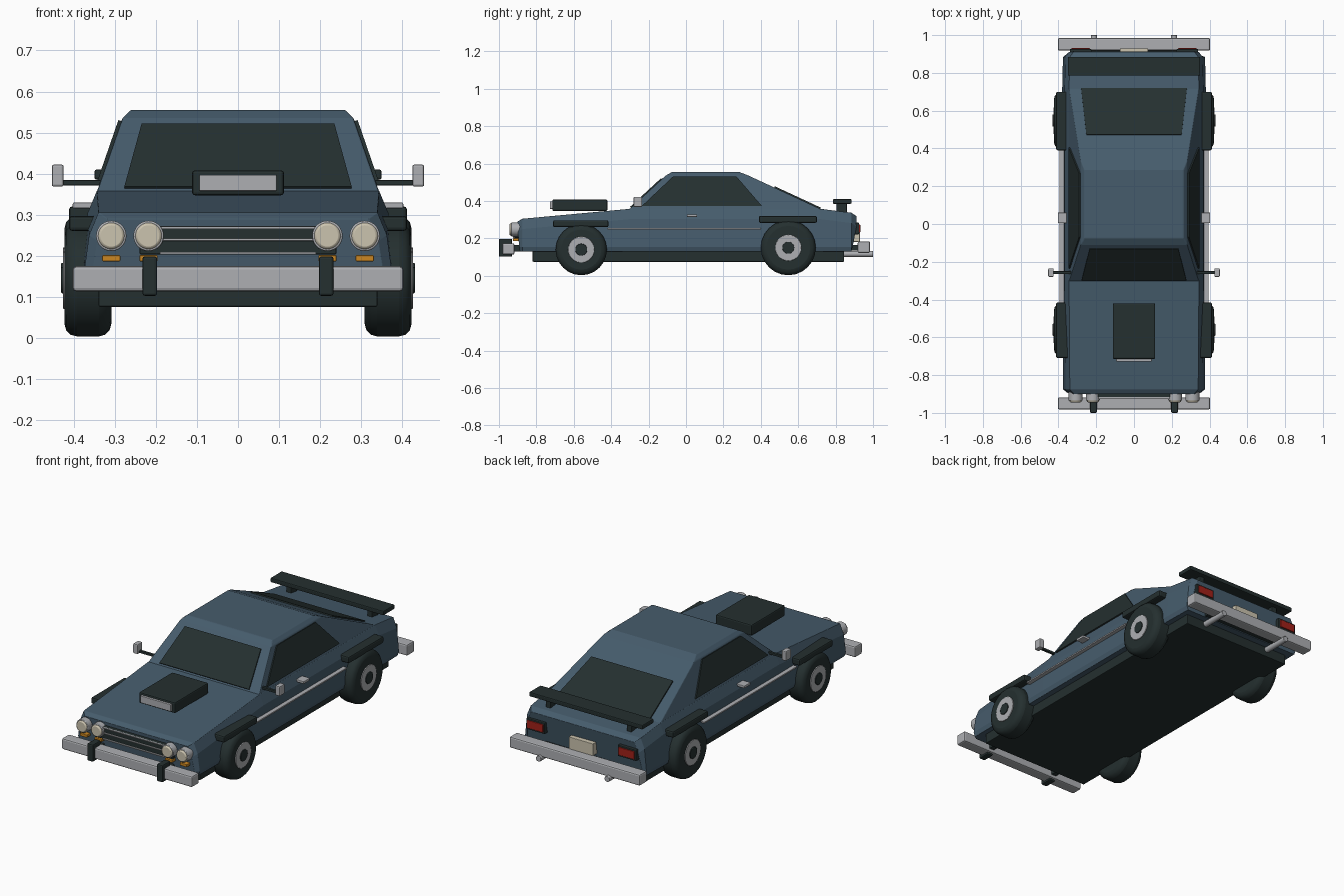
import bpy, bmesh, math
from mathutils import Vector, Matrix

old = bpy.data.objects.get("Cube")
if old:
    bpy.data.objects.remove(old, do_unlink=True)


def material(name, rgb):
    m = bpy.data.materials.new(name)
    m.use_nodes = True
    m.diffuse_color = (*rgb, 1)
    m.node_tree.nodes["Principled BSDF"].inputs["Base Color"].default_value = (*rgb, 1)
    return m


BLUE = material("slate blue paint", (0.061, 0.107, 0.150))
DARK = material("dark trim", (0.018, 0.029, 0.029))
CHROME = material("chrome grey", (0.42, 0.43, 0.45))
IVORY = material("ivory lens", (0.60, 0.55, 0.43))
ORANGE = material("indicator orange", (0.60, 0.24, 0.015))
RED = material("tail red", (0.36, 0.015, 0.01))


def finish(name, bm, mat, bevel=0.0, segments=2, smooth=False):
    bmesh.ops.recalc_face_normals(bm, faces=bm.faces)
    mesh = bpy.data.meshes.new(name)
    bm.to_mesh(mesh)
    bm.free()
    mesh.materials.append(mat)
    ob = bpy.data.objects.new(name, mesh)
    bpy.context.collection.objects.link(ob)
    if bevel:
        mod = ob.modifiers.new("soft edges", 'BEVEL')
        mod.width, mod.segments = bevel, segments
        mod.limit_method, mod.angle_limit = 'ANGLE', math.radians(25)
    if smooth:
        bpy.ops.object.select_all(action='DESELECT')
        ob.select_set(True)
        bpy.context.view_layer.objects.active = ob
        bpy.ops.object.shade_smooth_by_angle(angle=math.radians(35))
    return ob


def box(name, mat, xs, ys, zs, bevel=0.004):
    """Box given by its extents on each axis."""
    lo, hi = Vector((xs[0], ys[0], zs[0])), Vector((xs[1], ys[1], zs[1]))
    bm = bmesh.new()
    bmesh.ops.create_cube(bm, size=1, matrix=Matrix.Translation((lo + hi) / 2)
                          @ Matrix.Diagonal((*(hi - lo), 1)))
    return finish(name, bm, mat, bevel)


def side_box(name, mat, s, xs, *rest):
    return box(name, mat, sorted((s * xs[0], s * xs[1])), *rest)


def cylinder(name, mat, center, radius, depth, axis, bevel=0.0, sides=28, segments=2):
    turn = Matrix.Rotation(math.pi / 2, 4, 'Y' if axis == 'X' else 'X')
    bm = bmesh.new()
    bmesh.ops.create_cone(bm, cap_ends=True, segments=sides, radius1=radius, radius2=radius,
                          depth=depth, matrix=Matrix.Translation(center) @ turn)
    return finish(name, bm, mat, bevel, segments, True)


def loft(name, mat, rings, bevel=0.0):
    """Skin a stack of closed rings and cap both ends."""
    bm = bmesh.new()
    loops = [[bm.verts.new(p) for p in ring] for ring in rings]
    n = len(loops[0])
    for a, b in zip(loops, loops[1:]):
        for i in range(n):
            j = (i + 1) % n
            bm.faces.new((a[i], a[j], b[j], b[i]))
    bm.faces.new(loops[0])
    bm.faces.new(loops[-1])
    return finish(name, bm, mat, bevel)


def plate(name, mat, corners, lift):
    """Thin pane standing proud of the surface in the lift direction."""
    lift = Vector(lift)
    base = [Vector(c) - lift * 0.2 for c in corners]
    return loft(name, mat, [base, [c + lift for c in base]])


# Main body: cross-sections from nose to tail (y, top height, side inset, bottom shift)
stations = [(-0.900, 0.290, 0.025, 0.012), (-0.875, 0.305, 0.004, 0), (-0.30, 0.358, 0, 0),
            (0.72, 0.358, 0, 0), (0.885, 0.337, 0.004, 0), (0.912, 0.318, 0.025, -0.03)]
body = []
for y, top, inset, shift in stations:
    half = [(0.372, 0.13, shift), (0.380, 0.155, shift * 0.7), (0.367, top - 0.055, 0),
            (0.344, top, 0)]
    right = [(-(w - inset), y + d, z) for w, z, d in half]
    body.append(right + [(-x, yy, z) for x, yy, z in reversed(right)])
loft("body_shell", BLUE, body, 0.004)
box("underbody", DARK, (-0.34, 0.34), (-0.82, 0.845), (0.075, 0.15))

# Cabin with sloping pillars and a chamfered roof edge
cabin = [[(-w, f, z), (w, f, z), (w, r, z), (-w, r, z)] for w, f, r, z in
         [(0.346, -0.31, 0.735, 0.350), (0.282, -0.11, 0.336, 0.535), (0.262, -0.075, 0.285, 0.555)]]
loft("cabin", BLUE, cabin, 0.004)


# Glass panes placed on the cabin slopes
def on_front(x, z):
    return (x, -0.31 + (z - 0.350) * 0.2 / 0.185, z)


def on_rear(x, z):
    return (x, 0.735 - (z - 0.350) * 0.399 / 0.185, z)


def on_side(s, y, z):
    return (s * (0.346 - (z - 0.350) * 0.064 / 0.185), y, z)


plate("windshield", DARK, [on_front(-0.277, 0.364), on_front(0.277, 0.364),
                           on_front(0.235, 0.517), on_front(-0.235, 0.517)], (0, -0.005, 0.006))
plate("rear_window", DARK, [on_rear(-0.280, 0.358), on_rear(0.280, 0.358),
                            on_rear(0.252, 0.472), on_rear(-0.252, 0.472)], (0, 0.004, 0.008))

for s, side in ((1, "left"), (-1, "right")):
    plate(side + "_side_window", DARK,
          [on_side(s, -0.235, 0.372), on_side(s, 0.405, 0.372),
           on_side(s, 0.27, 0.528), on_side(s, -0.07, 0.528)], (s * 0.009, 0, 0.003))

    # Wheels, hubs and fender flares
    for end, y, r, flare, fz in (("front", -0.56, 0.137, (-0.71, -0.415), 0.26),
                                 ("rear", 0.547, 0.147, (0.39, 0.70), 0.283)):
        z = r + 0.003
        tag = side + "_" + end
        cylinder(tag + "_tyre", DARK, (s * 0.366, y, z), r, 0.114, 'X', 0.03, 24, 3)
        cylinder(tag + "_rim", CHROME, (s * 0.415, y, z), 0.07, 0.024, 'X', 0.002)
        cylinder(tag + "_hub_cap", DARK, (s * 0.42, y, z), 0.032, 0.022, 'X', 0.002)
        side_box(tag + "_flare", DARK, s, (0.34, 0.412), flare, (fz, fz + 0.037), 0.008)

    # Door trim and mirrors
    side_box(side + "_trim_strip", CHROME, s, (0.36, 0.394), (-0.42, 0.40), (0.247, 0.255), 0.001)
    side_box(side + "_door_handle", CHROME, s, (0.34, 0.403), (0.005, 0.06), (0.315, 0.329), 0.003)
    side_box(side + "_mirror_arm", DARK, s, (0.33, 0.43), (-0.265, -0.25), (0.371, 0.384), 0.002)
    side_box(side + "_mirror", CHROME, s, (0.425, 0.454), (-0.28, -0.235), (0.368, 0.422), 0.005)

    # Twin headlights with indicators below
    for place, x in (("outer", 0.309), ("inner", 0.218)):
        tag = side + "_" + place
        cylinder(tag + "_lamp_ring", CHROME, (s * x, -0.91, 0.248), 0.037, 0.05, 'Y', 0.003)
        cylinder(tag + "_lamp_lens", IVORY, (s * x, -0.932, 0.248), 0.032, 0.024, 'Y', 0.006)
        side_box(tag + "_indicator", ORANGE, s, (x - 0.022, x + 0.022), (-0.925, -0.88),
                 (0.186, 0.201), 0.002)

    # Bumper guards, exhausts, tail lamps and spoiler posts
    side_box(side + "_bumper_guard", DARK, s, (0.197, 0.233), (-1.0, -0.93), (0.102, 0.198), 0.006)
    side_box(side + "_bumper_bracket", DARK, s, (0.20, 0.23), (-0.94, -0.86), (0.13, 0.165), 0.002)
    cylinder(side + "_exhaust", CHROME, (s * 0.212, 0.92, 0.117), 0.016, 0.16, 'Y', 0.002, 16)
    side_box(side + "_tail_lamp_frame", DARK, s, (0.225, 0.34), (0.88, 0.926), (0.222, 0.284), 0.004)
    side_box(side + "_tail_lamp", RED, s, (0.234, 0.331), (0.90, 0.932), (0.231, 0.275), 0.003)
    side_box(side + "_spoiler_post", DARK, s, (0.235, 0.265), (0.805, 0.86), (0.335, 0.39), 0.003)

# Grille with chrome bars
box("grille", DARK, (-0.24, 0.24), (-0.918, -0.88), (0.203, 0.272), 0.003)
for i, z in enumerate((0.206, 0.239, 0.268)):
    box("grille_bar_%d" % (i + 1), CHROME, (-0.19, 0.19), (-0.926, -0.90), (z - 0.003, z + 0.003), 0.001)

# Bumpers and number plate
box("front_bumper", CHROME, (-0.403, 0.403), (-0.982, -0.918), (0.113, 0.174), 0.008)
box("rear_bumper", CHROME, (-0.403, 0.403), (0.918, 0.984), (0.122, 0.184), 0.008)
box("rear_bumper_mount", DARK, (-0.25, 0.25), (0.86, 0.93), (0.135, 0.165), 0.002)
box("rear_plate", IVORY, (-0.075, 0.075), (0.89, 0.929), (0.182, 0.25), 0.002)

# Hood scoop and spoiler
box("hood_scoop", DARK, (-0.112, 0.112), (-0.715, -0.42), (0.347, 0.408), 0.007)
box("scoop_intake", CHROME, (-0.094, 0.094), (-0.728, -0.70), (0.358, 0.397), 0.002)
box("spoiler", DARK, (-0.35, 0.35), (0.785, 0.885), (0.385, 0.41), 0.005)
